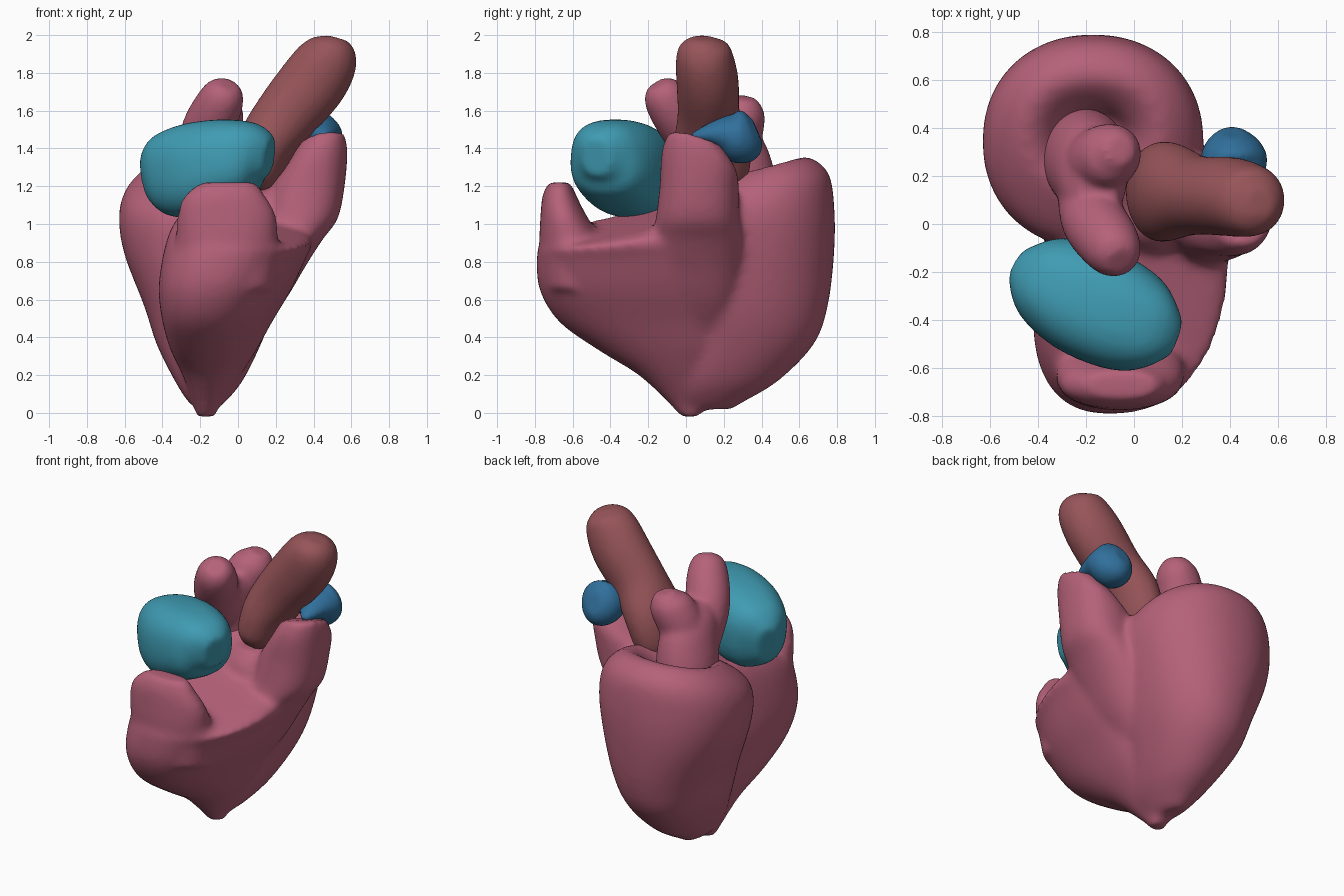
import bpy, bmesh, math
from mathutils import Vector


def material(name, rgb):
    m = bpy.data.materials.new(name)
    m.diffuse_color = (*rgb, 1)
    return m


PINK = material("pink", (0.46, 0.12, 0.19))
BROWN = material("brown", (0.31, 0.09, 0.10))
TEAL = material("teal", (0.05, 0.33, 0.45))
BLUE = material("blue", (0.03, 0.16, 0.33))


def refine(rows, n=4):
    """Smooth spline through rows of numbers."""
    out = []
    for i in range(len(rows) - 1):
        p0, p1, p2 = rows[max(i - 1, 0)], rows[i], rows[i + 1]
        p3 = rows[min(i + 2, len(rows) - 1)]
        for k in range(n):
            t = k / n
            out.append([b + 0.5 * t * (c - a + t * (2 * a - 5 * b + 4 * c - d
                        + t * (3 * (b - c) + d - a)))
                        for a, b, c, d in zip(p0, p1, p2, p3)])
    return out + [list(rows[-1])]


def skin(bm, rings):
    loops = [[bm.verts.new(p) for p in r] for r in rings]
    n = len(loops[0])
    for a, b in zip(loops, loops[1:]):
        for i in range(n):
            j = (i + 1) % n
            bm.faces.new((a[i], a[j], b[j], b[i]))
    bm.faces.new(loops[0][::-1])
    bm.faces.new(loops[-1])


def superellipse(power, n=48):
    pts = []
    for i in range(n):
        c, s = math.cos(2 * math.pi * i / n), math.sin(2 * math.pi * i / n)
        pts.append((math.copysign(abs(c) ** (2 / power), c),
                    math.copysign(abs(s) ** (2 / power), s)))
    return pts


def stack(bm, levels, power=2.0, shear=0.0):
    """Level rings: z, cx, cy, rx, ry, slope in x, slope in y."""
    rings = []
    for z, cx, cy, rx, ry, sx, sy in refine(levels):
        rings.append([Vector((cx + rx * u + shear * ry * v, cy + ry * v,
                              z + sx * rx * u + sy * ry * v))
                      for u, v in superellipse(power)])
    skin(bm, rings)


def tube(bm, path, ref, power=2.0):
    """Rings across a path: x, y, z, half width, half size along ref."""
    path = refine(path)
    pts = [Vector(p[:3]) for p in path]
    rings = []
    for i, p in enumerate(path):
        t = (pts[min(i + 1, len(pts) - 1)] - pts[max(i - 1, 0)]).normalized()
        v = Vector(ref)
        v = (v - t * v.dot(t)).normalized()
        u = v.cross(t)
        rings.append([pts[i] + u * (p[3] * a) + v * (p[4] * b)
                      for a, b in superellipse(power)])
    skin(bm, rings)


def finish(name, bm, mat, voxel, smooth):
    bmesh.ops.recalc_face_normals(bm, faces=bm.faces)
    me = bpy.data.meshes.new(name)
    bm.to_mesh(me)
    bm.free()
    me.materials.append(mat)
    for p in me.polygons:
        p.use_smooth = True
    ob = bpy.data.objects.new(name, me)
    bpy.context.collection.objects.link(ob)
    r = ob.modifiers.new("merge", 'REMESH')
    r.mode = 'VOXEL'
    r.voxel_size = voxel
    r.use_smooth_shade = True
    s = ob.modifiers.new("soften", 'SMOOTH')
    s.factor = 0.5
    s.iterations = smooth
    return ob


# Main body: rear chamber with dimpled top
bm = bmesh.new()
stack(bm, [
    (0.02, -.165, .12, .05, .13, 0, 0),
    (0.06, -.165, .12, .10, .19, 0, 0),
    (0.17, -.155, .19, .18, .30, 0, 0),
    (0.36, -.155, .29, .275, .385, 0, 0),
    (0.56, -.15, .32, .345, .43, 0, 0),
    (0.85, -.17, .34, .435, .445, 0, 0),
    (1.06, -.17, .345, .46, .44, 0, .08),
    (1.20, -.17, .36, .41, .39, 0, .20),
    (1.29, -.17, .37, .29, .25, 0, .27),
    (1.24, -.17, .35, .19, .165, 0, .2),
    (1.14, -.17, .34, .13, .11, 0, 0)], 2.15)
# Main body: front chamber
stack(bm, [
    (-0.02, -.17, .02, .05, .05, 0, 0),
    (0.05, -.165, .01, .075, .10, 0, 0),
    (0.20, -.14, -.05, .15, .20, 0, 0),
    (0.33, -.13, -.12, .22, .34, 0, 0),
    (0.48, -.11, -.21, .28, .46, 0, 0),
    (0.65, -.07, -.26, .34, .515, 0, 0),
    (0.82, -.02, -.27, .37, .52, 0, 0),
    (0.94, .02, -.27, .37, .50, -.1, .10),
    (1.01, .02, -.26, .31, .40, -.2, .20)], 2.3, 0.13)
# Main body: raised front lip
stack(bm, [
    (0.65, -.08, -.56, .27, .19, 0, 0),
    (0.90, -.06, -.61, .27, .165, 0, 0),
    (1.05, -.06, -.65, .26, .12, 0, 0),
    (1.15, -.07, -.67, .215, .09, 0, 0),
    (1.22, -.05, -.67, .15, .06, 0, 0)], 2.2)
# Main body: right tower with slanted top, fading into the side below
stack(bm, [
    (0.35, -.06, .10, .12, .12, 0, 0),
    (0.58, .07, .08, .17, .20, 0, 0),
    (0.78, .16, .06, .20, .25, 0, 0),
    (0.92, .26, .06, .19, .24, 0, 0),
    (1.03, .33, .06, .20, .22, 0, 0),
    (1.20, .37, .07, .195, .21, 0, 0),
    (1.33, .415, .07, .165, .20, .25, -.25),
    (1.45, .45, .05, .12, .14, .2, -.3)], 2.3)
# Main body: central mound
stack(bm, [
    (0.9, .08, .10, .26, .26, 0, 0),
    (1.1, .08, .10, .20, .20, 0, 0),
    (1.18, .08, .11, .12, .14, 0, 0)])
finish("heart_body", bm, PINK, 0.02, 14)

# Forked pink vessel rising out of the rear chamber
bm = bmesh.new()
stack(bm, [
    (1.00, -.20, .27, .16, .19, 0, 0),
    (1.20, -.20, .27, .18, .21, 0, 0),
    (1.38, -.18, .23, .16, .21, 0, 0),
    (1.50, -.165, .18, .13, .19, 0, 0),
    (1.57, -.15, .15, .08, .13, 0, 0)])
tube(bm, [(-.20, .14, 1.30, .12, .12), (-.17, .02, 1.48, .135, .135),
          (-.11, -.07, 1.61, .13, .13), (-.07, -.13, 1.70, .105, .105),
          (-.055, -.155, 1.74, .06, .06)], (1, 0, 0))
tube(bm, [(-.18, .24, 1.36, .14, .14), (-.13, .27, 1.50, .14, .14),
          (-.08, .30, 1.60, .12, .12), (-.06, .31, 1.67, .06, .06)], (0, 1, 0))
finish("forked_vessel", bm, PINK, 0.017, 9)

# Large brown vessel leaning to the right
bm = bmesh.new()
tube(bm, [(.07, .12, 1.18, .10, .14), (.095, .13, 1.26, .135, .20),
          (.15, .135, 1.42, .155, .205), (.26, .12, 1.58, .17, .165),
          (.39, .115, 1.74, .18, .165), (.47, .10, 1.86, .165, .155),
          (.51, .09, 1.94, .125, .13), (.525, .09, 1.985, .06, .06)], (0, 1, 0))
finish("brown_vessel", bm, BROWN, 0.017, 8)

# Teal chamber lying diagonally across the front
bm = bmesh.new()
tube(bm, [(-.48, -.17, 1.24, .07, .12), (-.39, -.22, 1.26, .18, .215),
          (-.23, -.30, 1.285, .235, .25), (-.05, -.385, 1.335, .23, .225),
          (.08, -.44, 1.365, .18, .175), (.17, -.475, 1.355, .08, .10)],
     (0, 0, 1), 2.5)
finish("teal_chamber", bm, TEAL, 0.017, 10)

# Blue cap on the right tower
bm = bmesh.new()
tube(bm, [(.46, .03, 1.46, .02, .02), (.45, .11, 1.475, .07, .05),
          (.43, .19, 1.475, .12, .095), (.415, .27, 1.46, .14, .14),
          (.41, .34, 1.475, .11, .13), (.41, .38, 1.49, .05, .07)], (0, 0, 1))
finish("blue_cap", bm, BLUE, 0.014, 6)
